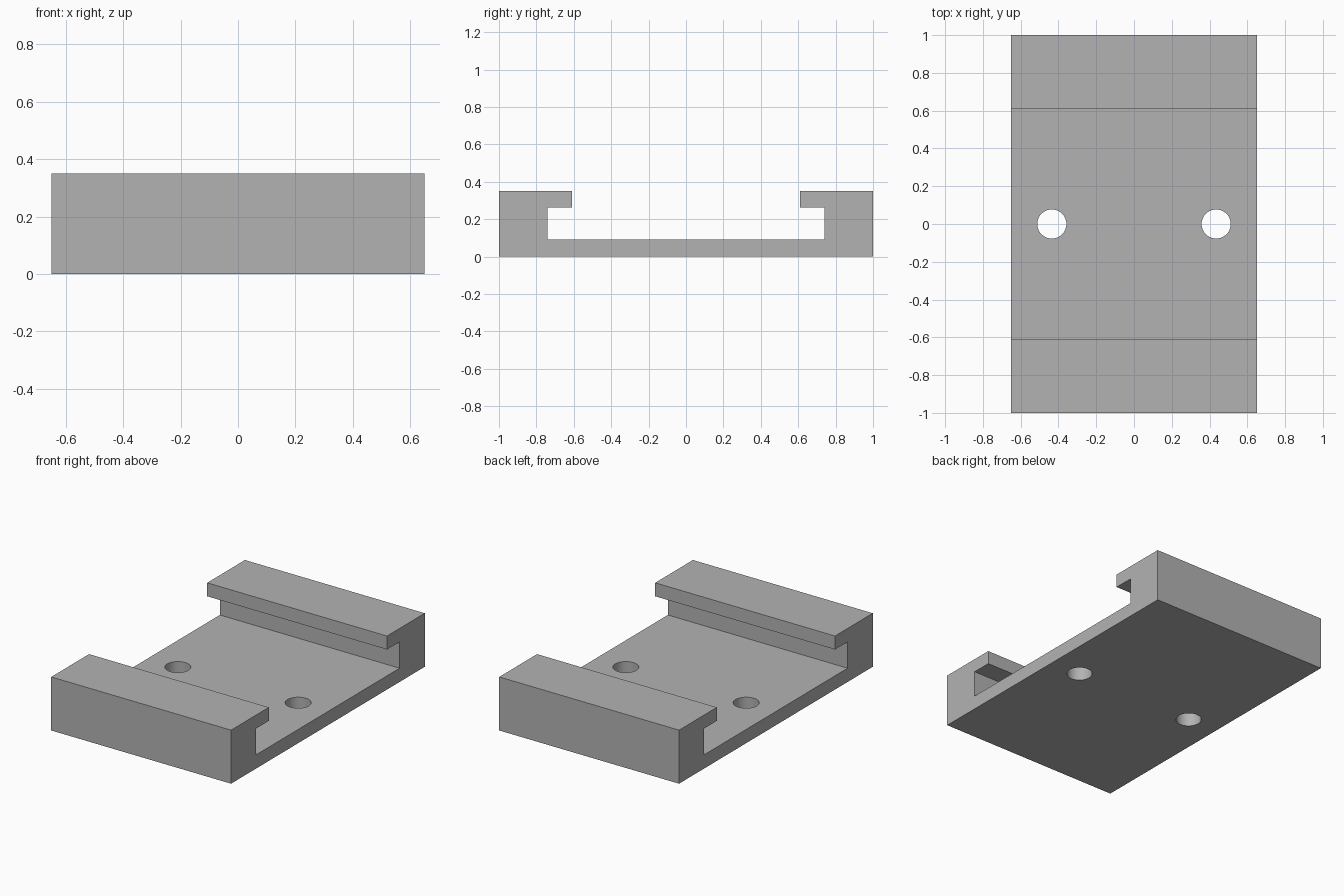
import bpy
import bmesh

cube = bpy.data.objects.get("Cube")
if cube:
    bpy.data.objects.remove(cube, do_unlink=True)

HALF_WIDTH = 0.65
HOLE_X, HOLE_RADIUS = 0.435, 0.077

grey = bpy.data.materials.new("plain_grey")
grey.use_nodes = True
colour = (0.45, 0.45, 0.45, 1)
grey.diffuse_color = colour
grey.node_tree.nodes["Principled BSDF"].inputs["Base Color"].default_value = colour

# Channel cross-section: one half in (y, z), mirrored to the other side
half = [(1, 0), (1, 0.35), (0.61, 0.35), (0.61, 0.262), (0.74, 0.262), (0.74, 0.09)]
profile = half + [(-y, z) for y, z in reversed(half)]

# Channel bracket, extruded along x
bm = bmesh.new()
face = bm.faces.new([bm.verts.new((-HALF_WIDTH, y, z)) for y, z in profile])
extruded = bmesh.ops.extrude_face_region(bm, geom=[face])["geom"]
verts = [v for v in extruded if isinstance(v, bmesh.types.BMVert)]
bmesh.ops.translate(bm, verts=verts, vec=(2 * HALF_WIDTH, 0, 0))
bmesh.ops.recalc_face_normals(bm, faces=bm.faces)
mesh = bpy.data.meshes.new("channel_bracket")
bm.to_mesh(mesh)
bm.free()
bracket = bpy.data.objects.new("channel_bracket", mesh)
bpy.context.collection.objects.link(bracket)
mesh.materials.append(grey)

# Two screw holes through the base
cutters = []
for side in (-1, 1):
    bpy.ops.mesh.primitive_cylinder_add(
        vertices=48, radius=HOLE_RADIUS, depth=0.4, location=(side * HOLE_X, 0, 0.05))
    cutter = bpy.context.object
    cutter.name = "hole_cutter"
    cutter.hide_render = True
    cutter.data.materials.append(grey)
    cutters.append(cutter)
    cut = bracket.modifiers.new("screw_hole", "BOOLEAN")
    cut.operation = "DIFFERENCE"
    cut.solver = "EXACT"
    cut.object = cutter

# Apply the cuts, then drop the cutters
bpy.ops.object.select_all(action="DESELECT")
bracket.select_set(True)
bpy.context.view_layer.objects.active = bracket
for name in [m.name for m in bracket.modifiers]:
    bpy.ops.object.modifier_apply(modifier=name)
for cutter in cutters:
    bpy.data.objects.remove(cutter, do_unlink=True)

# Round hole walls, crisp edges elsewhere
bpy.ops.object.shade_smooth_by_angle()
